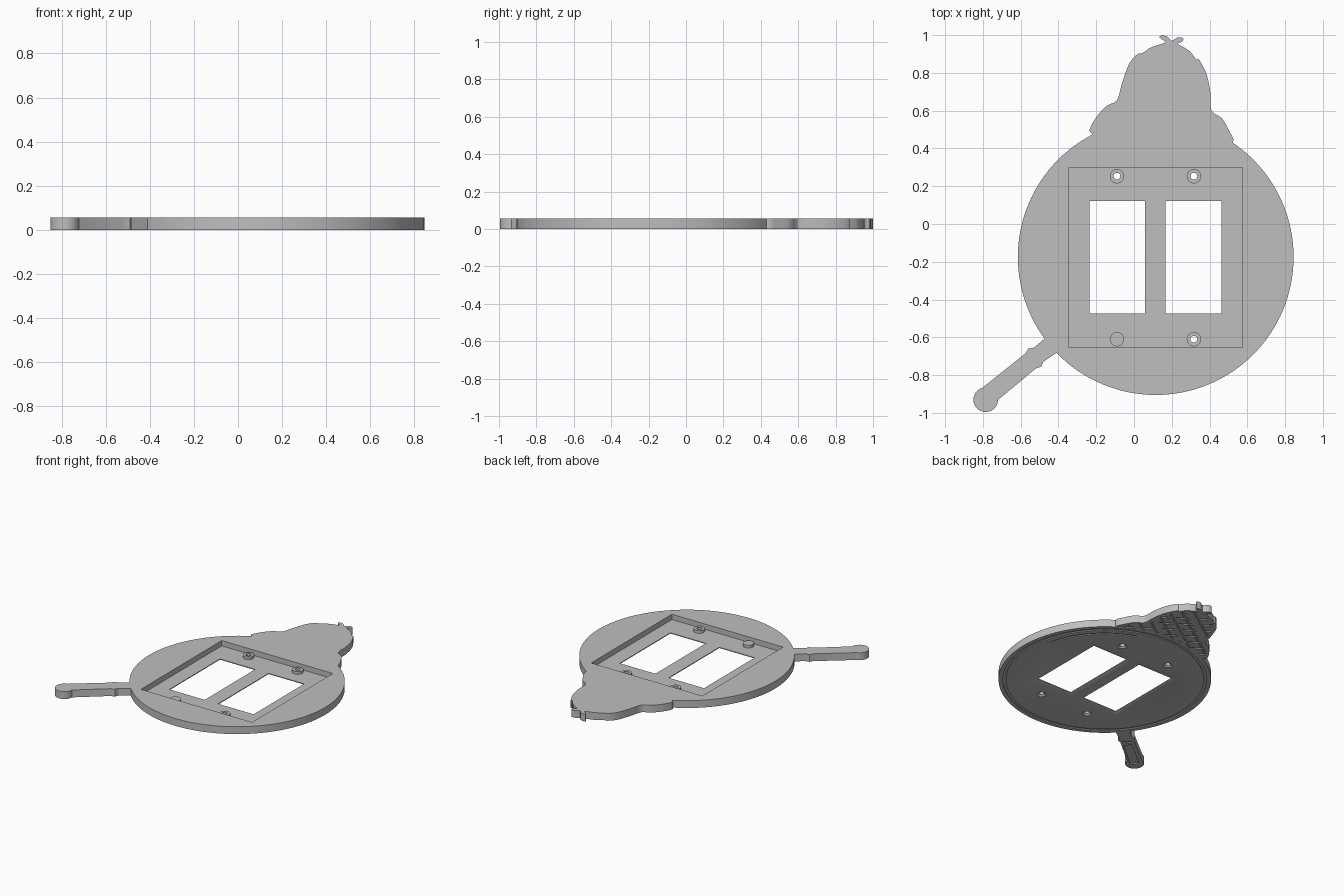
import bpy, bmesh, math
from mathutils import Vector

if "Cube" in bpy.data.objects:
    bpy.data.objects.remove(bpy.data.objects["Cube"], do_unlink=True)

T = 0.055                 # plate thickness
FLOOR = 0.015             # floor of the rear pocket
CX, CY, R = 0.115, -0.175, 0.73
GROOVE = 0.006

grey = bpy.data.materials.new("plain grey")
grey.use_nodes = True
grey.diffuse_color = (0.52, 0.52, 0.52, 1)
grey.node_tree.nodes["Principled BSDF"].inputs["Base Color"].default_value = grey.diffuse_color


def prism(name, pts, z0, z1, top_pts=None):
    """Closed solid between a lower and an upper outline."""
    bm = bmesh.new()
    low = [bm.verts.new((x, y, z0)) for x, y in pts]
    high = [bm.verts.new((x, y, z1)) for x, y in (top_pts or pts)]
    bm.faces.new(low)
    bm.faces.new(high)
    n = len(low)
    for i in range(n):
        j = (i + 1) % n
        bm.faces.new((low[i], low[j], high[j], high[i]))
    bmesh.ops.recalc_face_normals(bm, faces=bm.faces)
    mesh = bpy.data.meshes.new(name)
    bm.to_mesh(mesh)
    bm.free()
    mesh.materials.append(grey)
    ob = bpy.data.objects.new(name, mesh)
    bpy.context.collection.objects.link(ob)
    return ob


def circle(x, y, r, n=32):
    return [(x + r * math.cos(math.tau * i / n), y + r * math.sin(math.tau * i / n)) for i in range(n)]


def rect(x0, x1, y0, y1, grow=0.0):
    return [(x0 - grow, y0 - grow), (x1 + grow, y0 - grow), (x1 + grow, y1 + grow), (x0 - grow, y1 + grow)]


def arc_band(r0, r1, a0, a1, n=24):
    angles = [math.radians(a0 + (a1 - a0) * i / n) for i in range(n + 1)]
    ring = lambda r, seq: [(CX + r * math.cos(a), CY + r * math.sin(a)) for a in seq]
    return ring(r1, angles) + ring(r0, reversed(angles))


def smooth(pts, steps=3):
    """Closed Catmull-Rom outline through the points."""
    p = [Vector(q) for q in pts]
    out = []
    for i in range(len(p)):
        a, b, c, d = (p[(i + k) % len(p)] for k in (-1, 0, 1, 2))
        for s in range(steps):
            t = s / steps
            out.append(tuple(0.5 * (2 * b + (c - a) * t + (2 * a - 5 * b + 4 * c - d) * t ** 2
                                    + (3 * b - a - 3 * c + d) * t ** 3)))
    return out


def combine(target, other, op):
    mod = target.modifiers.new("combine", "BOOLEAN")
    mod.operation, mod.object, mod.solver = op, other, "EXACT"
    with bpy.context.temp_override(object=target, active_object=target, selected_objects=[target]):
        bpy.ops.object.modifier_apply(modifier=mod.name)
    bpy.data.objects.remove(other, do_unlink=True)


def cut(target, other):
    combine(target, other, "DIFFERENCE")


# Lobed crown with two small leaf tips
crown_pts = smooth([
    (0.1, 0.2), (-0.16, 0.4), (-0.22, 0.475), (-0.235, 0.5), (-0.2, 0.565), (-0.145, 0.625),
    (-0.09, 0.655), (-0.065, 0.74), (-0.025, 0.85), (0.02, 0.9), (0.045, 0.905),
    (0.09, 0.935), (0.15, 0.955), (0.165, 0.965), (0.135, 0.987), (0.15, 1.0),
    (0.18, 0.99), (0.2, 0.97), (0.23, 0.987), (0.26, 0.985), (0.255, 0.965),
    (0.23, 0.955), (0.245, 0.945), (0.295, 0.915), (0.33, 0.87), (0.345, 0.87),
    (0.385, 0.79), (0.405, 0.69), (0.41, 0.6), (0.465, 0.56), (0.505, 0.49),
    (0.525, 0.43), (0.45, 0.35)])
crown = prism("crown", crown_pts, 0, T)

# Diagonal scale grooves on the crown's underside
mid = Vector((0.16, 0.68))
inner_pts = [tuple(mid + (Vector(p) - mid) * 0.9) for p in crown_pts]
for lean in (-1, 1):
    along = Vector((math.cos(0.6), lean * math.sin(0.6)))
    side = Vector((-along.y, along.x))
    for k in range(-6, 7):
        c = mid + side * k * 0.08
        corners = [tuple(c + along * u + side * v)
                   for u, v in ((-0.9, -0.006), (0.9, -0.006), (0.9, 0.006), (-0.9, 0.006))]
        bar = prism("groove_cutter", corners, -0.01, GROOVE)
        combine(bar, prism("groove_limit", inner_pts, -0.02, 0.02), "INTERSECT")
        if len(bar.data.vertices):
            cut(crown, bar)
        else:
            bpy.data.objects.remove(bar, do_unlink=True)

# Handle with a collar, a round end and a shallow channel below
knob = Vector((-0.785, -0.93))
handle_pts = [(-0.3, -0.5), (-0.465, -0.6), (-0.53, -0.655), (-0.56, -0.66), (-0.575, -0.685), (-0.8, -0.865),
              (-0.73, -0.94), (-0.52, -0.765), (-0.49, -0.755), (-0.48, -0.73), (-0.415, -0.685), (-0.3, -0.6)]
handle = prism("handle", handle_pts, 0, T)
combine(handle, prism("handle_end", circle(*knob, 0.065), 0, T), "UNION")
axis = (Vector((-0.55, -0.735)) - knob).normalized()
across = Vector((-axis.y, axis.x))
for start, end in ((0.0, 0.26), (0.29, 0.31)):
    channel = [tuple(knob + axis * u + across * v)
               for u, v in ((start, -0.03), (end, -0.03), (end, 0.03), (start, 0.03))]
    cut(handle, prism("channel_cutter", channel, -0.01, GROOVE))

# Round plate joined with the crown and handle
plate = prism("switch_plate", circle(CX, CY, R, 128), 0, T)
combine(plate, crown, "UNION")
combine(plate, handle, "UNION")

# Rectangular pocket in the upper face
cut(plate, prism("pocket_cutter", rect(-0.345, 0.575, -0.655, 0.3), FLOOR, T + 0.02))

# Two switch windows, chamfered below
for x0, x1 in ((-0.235, 0.057), (0.168, 0.462)):
    cut(plate, prism("window_cutter", rect(x0, x1, -0.475, 0.122), -0.02, T))
    cut(plate, prism("chamfer_cutter", rect(x0, x1, -0.475, 0.122, 0.03), -0.004, 0.01,
                     rect(x0, x1, -0.475, 0.122, -0.002)))

# Screw bosses and countersunk holes
for x in (-0.09, 0.317):
    for y in (-0.61, 0.253):
        combine(plate, prism("boss", circle(x, y, 0.038), FLOOR - 0.003, 0.035), "UNION")
        cut(plate, prism("hole_cutter", circle(x, y, 0.018), -0.02, T + 0.02))
        cut(plate, prism("sink_cutter", circle(x, y, 0.034), -0.002, 0.012, circle(x, y, 0.016)))

# Rim groove and decorative arc on the underside
ring = prism("ring_cutter", circle(CX, CY, R - 0.03, 128), -0.01, GROOVE)
cut(ring, prism("ring_core", circle(CX, CY, R - 0.05, 128), -0.02, 0.02))
cut(plate, ring)
cut(plate, prism("arc_cutter", arc_band(0.625, 0.64, 15, 70), -0.01, GROOVE))

# Smooth curved walls, keep crisp edges
bpy.ops.object.select_all(action="DESELECT")
plate.select_set(True)
bpy.context.view_layer.objects.active = plate
bpy.ops.object.shade_smooth_by_angle(angle=math.radians(30))
